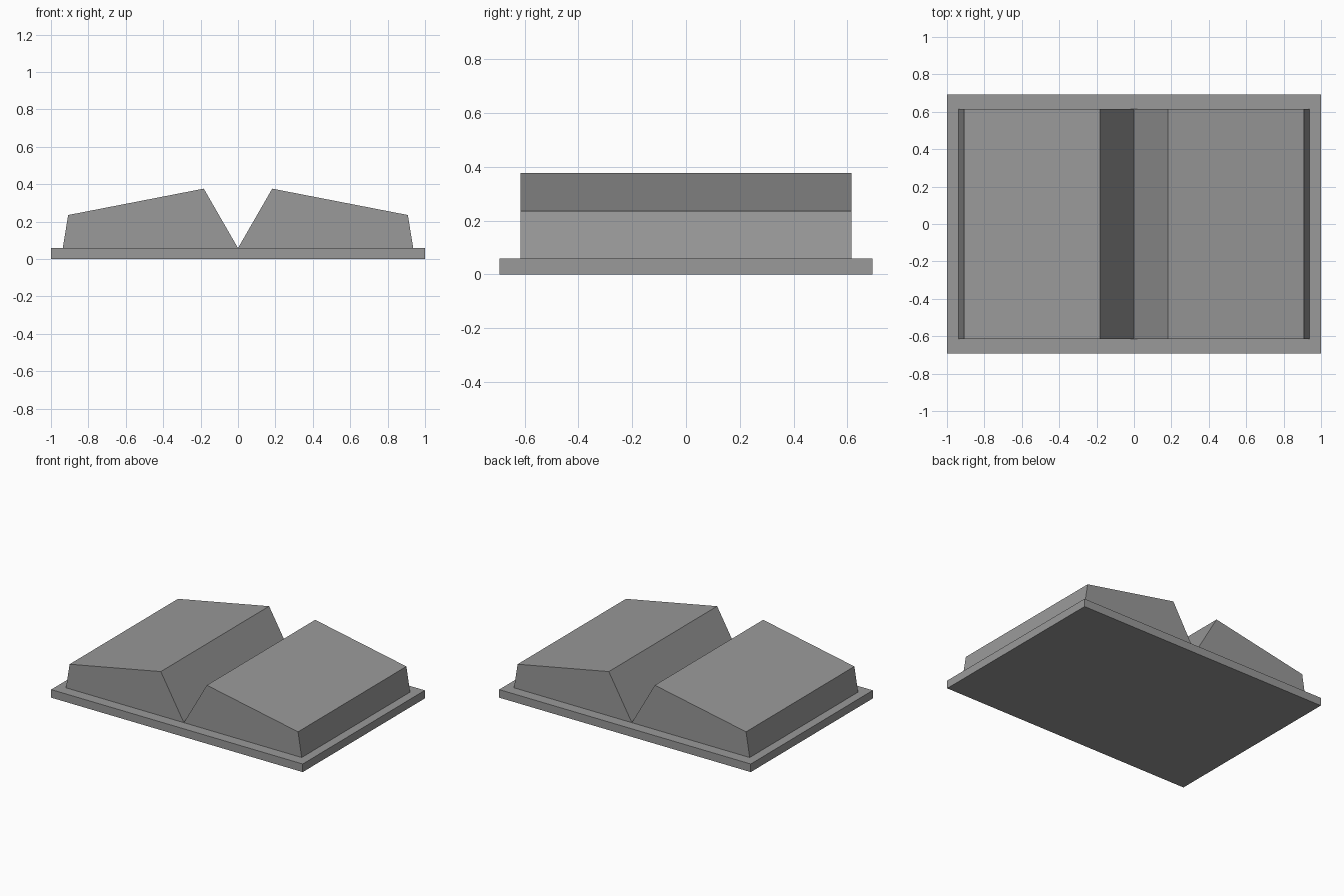
import bpy
import bmesh

cube = bpy.data.objects.get("Cube")
if cube:
    bpy.data.objects.remove(cube, do_unlink=True)

# One plain grey for every part
GREY = (0.32, 0.32, 0.32, 1.0)
grey = bpy.data.materials.new("plain grey")
grey.use_nodes = True
grey.diffuse_color = GREY
grey.node_tree.nodes["Principled BSDF"].inputs["Base Color"].default_value = GREY


def extrude_profile(name, profile, half_depth):
    """Extrude an x-z outline along y, centred on y = 0."""
    bm = bmesh.new()
    face = bm.faces.new([bm.verts.new((x, -half_depth, z)) for x, z in profile])
    extruded = bmesh.ops.extrude_face_region(bm, geom=[face], use_keep_orig=True)
    verts = [g for g in extruded["geom"] if isinstance(g, bmesh.types.BMVert)]
    bmesh.ops.translate(bm, verts=verts, vec=(0, 2 * half_depth, 0))
    bmesh.ops.recalc_face_normals(bm, faces=bm.faces)
    mesh = bpy.data.meshes.new(name)
    bm.to_mesh(mesh)
    bm.free()
    mesh.materials.append(grey)
    obj = bpy.data.objects.new(name, mesh)
    bpy.context.collection.objects.link(obj)
    return obj


BASE_TOP = 0.058

# Flat base slab
extrude_profile("base_slab", [(-1, 0), (1, 0), (1, BASE_TOP), (-1, BASE_TOP)], 0.693)

# Two sloping blocks meeting in a V-shaped valley
block = [(0, BASE_TOP), (0.183, 0.376), (0.908, 0.235), (0.937, BASE_TOP)]
for name, side in (("left_block", 1), ("right_block", -1)):
    extrude_profile(name, [(side * x, z) for x, z in block], 0.615)
